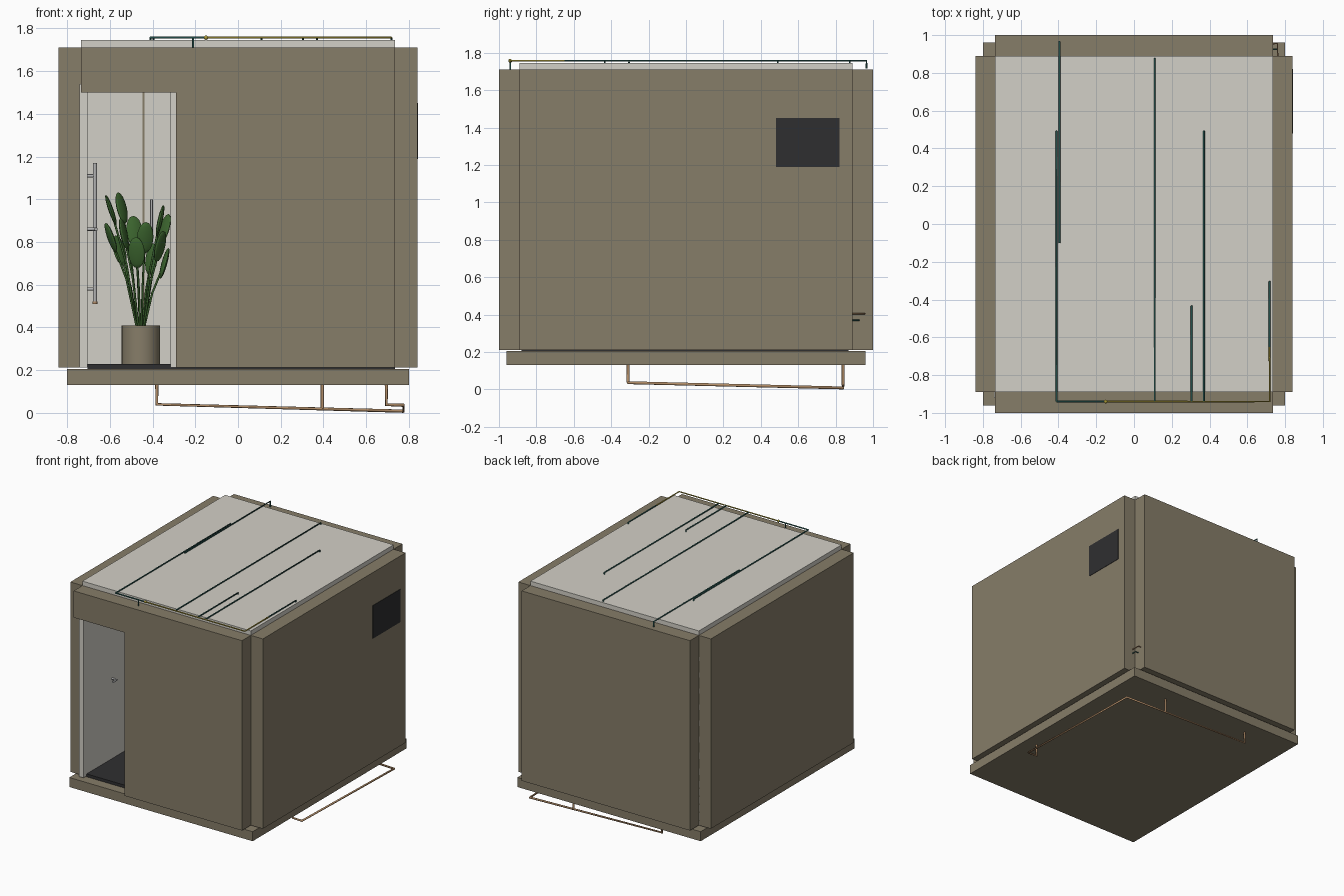
import bpy, bmesh, math
from mathutils import Vector

old = bpy.data.objects.get("Cube")
if old:
    bpy.data.objects.remove(old)


def material(name, rgb):
    m = bpy.data.materials.new(name)
    m.use_nodes = True
    m.diffuse_color = (*rgb, 1)
    m.node_tree.nodes["Principled BSDF"].inputs["Base Color"].default_value = (*rgb, 1)
    return m


TAUPE = material("taupe_panel", (0.24, 0.205, 0.14))
LIGHT = material("pale_lining", (0.65, 0.63, 0.57))
DARK = material("charcoal", (0.028, 0.028, 0.03))
TEAL = material("teal_pipe", (0.025, 0.12, 0.105))
YELLOW = material("yellow_pipe", (0.4, 0.32, 0.04))
COPPER = material("copper_pipe", (0.45, 0.27, 0.14))
GREEN = material("leaf_green", (0.045, 0.13, 0.028))
METAL = material("brushed_metal", (0.45, 0.45, 0.45))


def finish(name, bm, mat, smooth=False):
    bmesh.ops.recalc_face_normals(bm, faces=bm.faces)
    mesh = bpy.data.meshes.new(name)
    bm.to_mesh(mesh)
    bm.free()
    mesh.materials.append(mat)
    obj = bpy.data.objects.new(name, mesh)
    bpy.context.collection.objects.link(obj)
    if smooth:
        bpy.ops.object.select_all(action="DESELECT")
        obj.select_set(True)
        bpy.context.view_layer.objects.active = obj
        bpy.ops.object.shade_smooth_by_angle()
    return obj


def box(name, x, y, z, mat):
    bm = bmesh.new()
    bmesh.ops.create_cube(bm, size=1)
    for v in bm.verts:
        v.co = [a + (b - a) * (c + 0.5) for (a, b), c in zip((x, y, z), v.co)]
    return finish(name, bm, mat)


def pipe(name, points, mat, radius=0.006):
    """Round tube following straight runs between points."""
    curve = bpy.data.curves.new(name, "CURVE")
    curve.dimensions = "3D"
    curve.bevel_depth = radius
    curve.bevel_resolution = 2
    curve.use_fill_caps = True
    spline = curve.splines.new("POLY")
    spline.points.add(len(points) - 1)
    for p, co in zip(spline.points, points):
        p.co = (*co, 1)
    curve.materials.append(mat)
    obj = bpy.data.objects.new(name, curve)
    bpy.context.collection.objects.link(obj)
    return obj


# Base and outer walls
W, D, Z0, Z1 = 0.735, 0.89, 0.212, 1.71
box("base_slab", (-0.8, 0.8), (-0.96, 0.96), (0.13, 0.205), TAUPE)
box("right_wall", (-0.84, -W), (-D, D), (Z0, Z1), TAUPE)
box("left_wall", (W, 0.84), (-D, D), (Z0, Z1), TAUPE)
box("back_wall", (-W, W), (D, 1), (Z0, Z1), TAUPE)

# Front wall with the doorway notch
bm = bmesh.new()
outline = [(-0.29, Z0), (W, Z0), (W, Z1), (-W, Z1), (-W, 1.5), (-0.29, 1.5)]
face = bm.faces.new([bm.verts.new((x, -1, z)) for x, z in outline])
grown = bmesh.ops.extrude_face_region(bm, geom=[face])
moved = [v for v in grown["geom"] if isinstance(v, bmesh.types.BMVert)]
bmesh.ops.translate(bm, verts=moved, vec=(0, 0.11, 0))
finish("front_wall", bm, TAUPE)

# Roof and inner lining
box("roof_panel", (-W, W), (-D, D), (1.54, 1.745), LIGHT)
box("floor", (-0.705, W), (-0.88, 0.87), (0.2, 0.228), DARK)
box("entry_lining", (-0.742, -0.705), (-0.92, D), (Z0, 1.54), LIGHT)
box("partition", (-0.315, -0.285), (-0.895, 0.87), (Z0, 1.54), LIGHT)
box("back_lining", (-0.72, W), (0.86, D), (Z0, 1.54), LIGHT)
box("lining_joint", (-0.447, -0.437), (0.855, 0.861), (0.23, 1.54), TAUPE)

# Dark vent panel
box("vent_panel", (0.838, 0.843), (0.48, 0.82), (1.19, 1.45), DARK)

# Fittings inside the doorway
pipe("shower_rail", [(-0.67, -0.35, 0.52), (-0.67, -0.35, 1.17)], METAL, 0.01)
pipe("rail_tip", [(-0.67, -0.35, 0.51), (-0.67, -0.35, 0.522)], COPPER, 0.011)
for i, z in enumerate((0.58, 1.11)):
    pipe(f"rail_bracket_{i}", [(-0.708, -0.35, z), (-0.67, -0.35, z)], METAL, 0.008)
pipe("lever", [(-0.708, -0.565, 0.86), (-0.665, -0.565, 0.86),
               (-0.665, -0.61, 0.86)], METAL, 0.008)
pipe("back_rail", [(-0.405, 0.82, 0.8), (-0.405, 0.82, 1)], METAL, 0.006)

# Plant pot
PX, PY = -0.455, -0.2
bm = bmesh.new()
bmesh.ops.create_cone(bm, cap_ends=True, segments=32, radius1=0.09,
                      radius2=0.09, depth=0.19)
bmesh.ops.translate(bm, verts=bm.verts, vec=(PX, PY, 0.315))
finish("plant_pot", bm, TAUPE, True)

# Stems and leaves: outward offset, depth offset, height
leaves = [(-0.14, 0, 0.95), (-0.09, 0.06, 0.96), (-0.14, -0.05, 0.82),
          (-0.08, 0.03, 0.84), (-0.03, 0.1, 0.85), (0.02, -0.08, 0.82),
          (-0.02, -0.1, 0.75), (0.05, 0.05, 0.72), (-0.1, 0.1, 0.76),
          (0.09, 0, 0.9), (0.11, 0.07, 0.86), (0.09, -0.06, 0.78),
          (0.11, 0.02, 0.7)]
leaf_bm = bmesh.new()
for i, (dx, dy, z) in enumerate(leaves):
    tip = Vector((PX + dx, PY + dy, z))
    root = Vector((PX + dx * 0.12, PY + dy * 0.12, 0.39))
    bend = root.lerp(tip, 0.55) - Vector((dx, dy, 0)) * 0.12
    pipe(f"stem_{i}", [root, bend, tip], GREEN, 0.005)
    made = bmesh.ops.create_uvsphere(leaf_bm, u_segments=12, v_segments=8, radius=1)
    turn = Vector((dx, dy, 0.4)).to_track_quat("Z", "Y")
    for v in made["verts"]:
        flat = Vector((v.co.x * 0.04, v.co.y * 0.012, v.co.z * 0.075))
        v.co = tip + turn @ flat
finish("leaves", leaf_bm, GREEN, True)

# Roof pipes running back from the front header
RZ, HY = 1.757, -0.94
runs = [(-0.41, HY, 0.49), (-0.395, -0.1, 0.965), (0.11, HY, 0.875),
        (0.305, HY, -0.435), (0.37, HY, 0.49), (0.718, -0.65, -0.305)]
for i, (x, start, end) in enumerate(runs):
    drop = 1.715 if end > D else 1.74
    pipe(f"roof_run_{i}", [(x, start, RZ), (x, end, RZ), (x, end, drop)], TEAL, 0.005)
pipe("header_teal", [(-0.41, HY, RZ), (-0.15, HY, RZ)], TEAL, 0.005)
pipe("header_yellow", [(-0.15, HY, RZ), (0.718, HY, RZ), (0.718, -0.65, RZ)], YELLOW, 0.005)
pipe("header_drop", [(-0.21, HY, RZ), (-0.21, HY, 1.705)], TEAL, 0.005)
bm = bmesh.new()
bmesh.ops.create_uvsphere(bm, u_segments=12, v_segments=8, radius=0.01)
bmesh.ops.translate(bm, verts=bm.verts, vec=(-0.15, HY, RZ))
finish("header_joint", bm, YELLOW, True)

# Drain pipe under the base, with its risers
R = 0.008
pipe("drain_main", [(-0.38, 0.84, 0.135), (-0.38, 0.84, 0.04), (0.775, 0.84, R),
                    (0.775, -0.31, 0.036), (0.695, -0.31, 0.038),
                    (0.695, -0.31, 0.135)], COPPER, R)
pipe("drain_riser", [(0.395, 0.84, 0.135), (0.395, 0.84, 0.02)], COPPER, R)

# Supply stubs in the back corner
for name, z, y, mat in (("hot_stub", 0.405, 0.955, COPPER), ("cold_stub", 0.37, 0.925, TEAL)):
    pipe(name, [(0.73, y, z), (0.76, y, z), (0.76, 0.885, z)], mat, 0.004)
